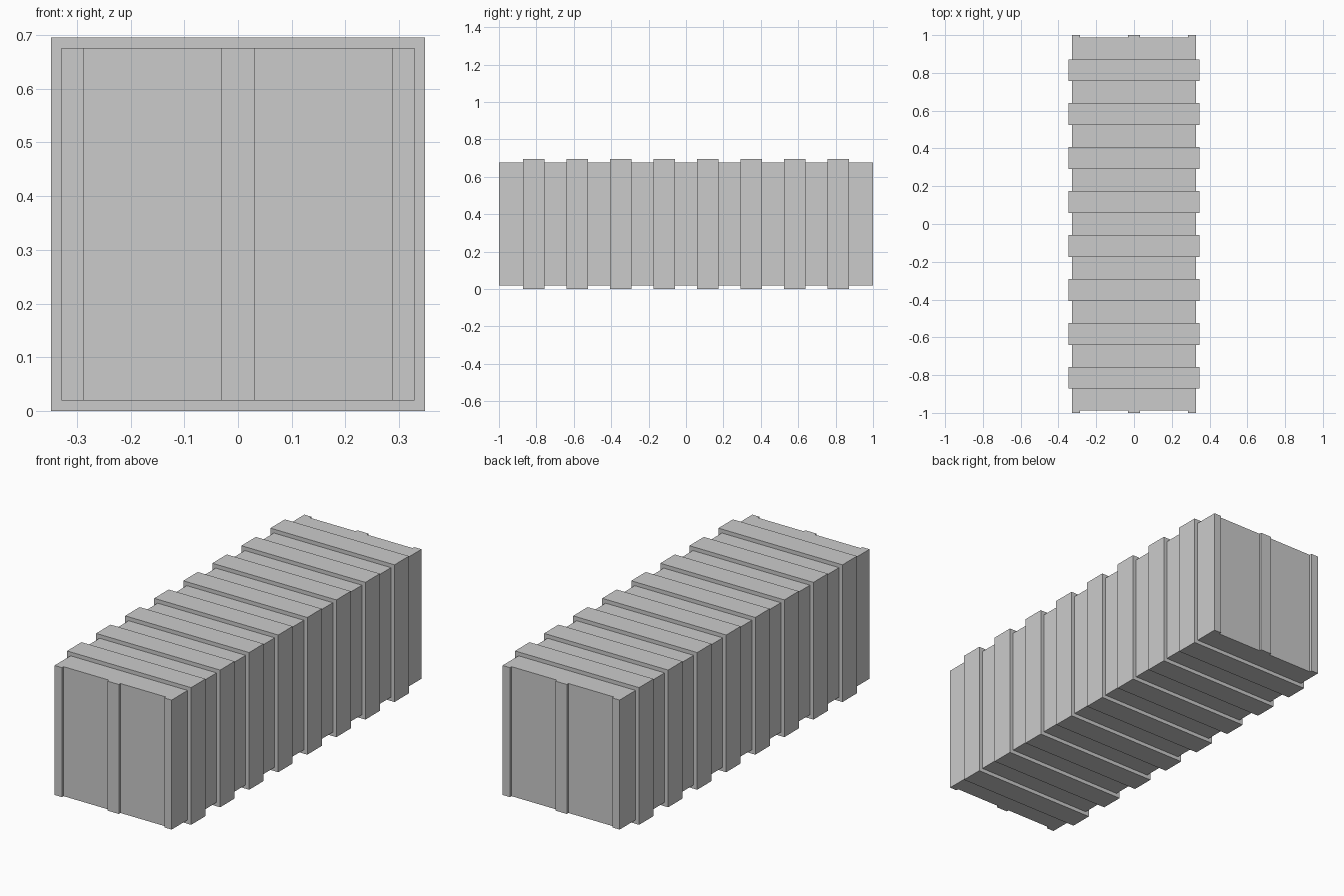
import bpy, bmesh

if "Cube" in bpy.data.objects:
    bpy.data.objects.remove(bpy.data.objects["Cube"])

BODY, RIB = 0.328, 0.3475      # half sizes of the square cross-section
MID_Z = RIB                    # ribs rest on z = 0
END_Y, POST_Y = 0.987, 1.0     # recessed end panel and post face
PITCH, HALF_RIB = 0.2326, 0.058

# Stepped stations along the length: body, rib, body, rib ...
stations = [(-END_Y, BODY)]
for i in range(8):
    c = (i - 3.5) * PITCH
    stations += [(c - HALF_RIB, BODY), (c - HALF_RIB, RIB),
                 (c + HALF_RIB, RIB), (c + HALF_RIB, BODY)]
stations.append((END_Y, BODY))

bm = bmesh.new()


def ring(y, h):
    return [bm.verts.new((sx * h, y, MID_Z + sz * h))
            for sx, sz in ((-1, -1), (1, -1), (1, 1), (-1, 1))]


# Ribbed shell as one closed loft
rings = [ring(y, h) for y, h in stations]
for a, b in zip(rings, rings[1:]):
    for i in range(4):
        j = (i + 1) % 4
        bm.faces.new((a[i], a[j], b[j], b[i]))
bm.faces.new(rings[0])
bm.faces.new(rings[-1])


def end_faces(side):
    return [f for f in bm.faces
            if all(abs(v.co.y - side * END_Y) < 1e-5 for v in f.verts)]


# End posts: split each end panel into columns and raise corners and centre
for side in (-1, 1):
    for x in (-0.287, -0.032, 0.032, 0.287):
        faces = end_faces(side)
        geom = faces + list({e for f in faces for e in f.edges}) \
            + list({v for f in faces for v in f.verts})
        bmesh.ops.bisect_plane(bm, geom=geom, plane_co=(x, 0, 0), plane_no=(1, 0, 0))
    posts = [f for f in end_faces(side)
             if abs(f.calc_center_median().x) < 0.02
             or abs(f.calc_center_median().x) > 0.29]
    new = bmesh.ops.extrude_face_region(bm, geom=posts)["geom"]
    for v in new:
        if isinstance(v, bmesh.types.BMVert):
            v.co.y = side * POST_Y
    old = [f for f in posts if f.is_valid]
    if old:
        bmesh.ops.delete(bm, geom=old, context='FACES')

bmesh.ops.recalc_face_normals(bm, faces=bm.faces)
mesh = bpy.data.meshes.new("ribbed_container")
bm.to_mesh(mesh)
bm.free()
bpy.context.collection.objects.link(bpy.data.objects.new("ribbed_container", mesh))
